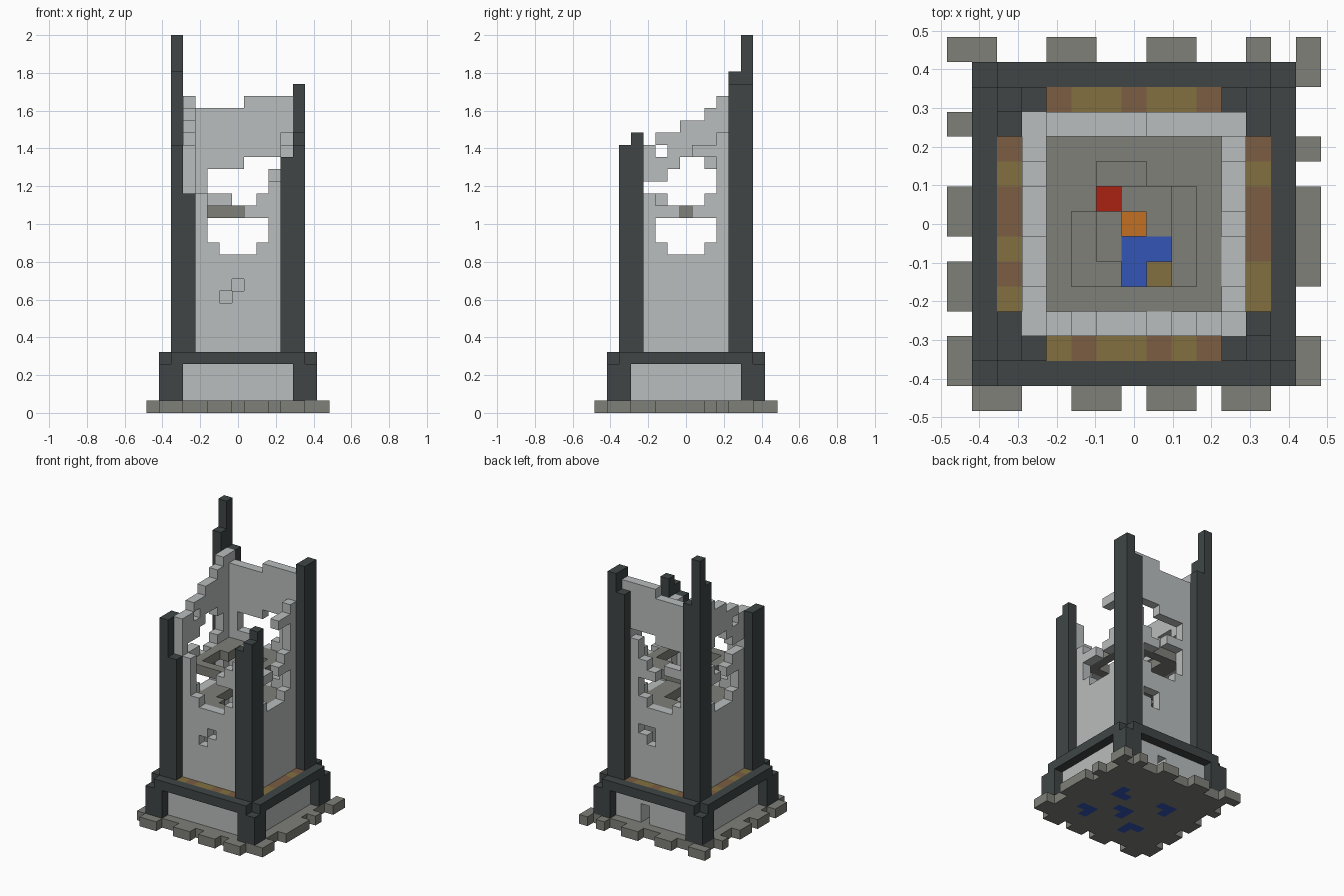
import bpy, bmesh
from mathutils import Vector

old = bpy.data.objects.get("Cube")
if old:
    bpy.data.objects.remove(old, do_unlink=True)

U = 2 / 31          # edge of one block
cells = {}          # block position -> (part, colour)

COLOURS = {
    "dark_slate": (0.05, 0.06, 0.06),
    "pale_stone": (0.49, 0.51, 0.51),
    "rubble_grey": (0.21, 0.215, 0.19),
    "brown_wood": (0.2, 0.11, 0.055),
    "ochre_wood": (0.225, 0.16, 0.05),
    "red": (0.4, 0.015, 0.006),
    "orange": (0.54, 0.16, 0.015),
    "blue": (0.033, 0.09, 0.46),
}


def material(name):
    m = bpy.data.materials.new(name)
    m.use_nodes = True
    rgba = (*COLOURS[name], 1)
    m.diffuse_color = rgba
    m.node_tree.nodes["Principled BSDF"].inputs["Base Color"].default_value = rgba
    return m


MATS = {name: material(name) for name in COLOURS}


def fill(part, colour, xs, ys, zs):
    """Fill a range of blocks; each range is (first, last)."""
    for x in range(xs[0], xs[1] + 1):
        for y in range(ys[0], ys[1] + 1):
            for z in range(zs[0], zs[1] + 1):
                cells[x, y, z] = (part, colour)


def side(name, along, out):
    """Block position on one of the four sides."""
    return {"front": (along, -out), "back": (along, out),
            "left": (-out, along), "right": (out, along)}[name]


SIDES = ("front", "back", "left", "right")

# Foundation slab with a ragged edge
fill("foundation", "rubble_grey", (-6, 6), (-6, 6), (0, 0))
EDGE = {
    "front": (-6, -5, -2, -1, 1, 2, 4, 5),
    "back": (-7, -6, -3, -2, 1, 2, 5, 7),
    "left": (-6, -5, -3, -2, 0, 1, 4),
    "right": (-6, -5, -2, -1, 0, 1, 3, 6),
}
for s, spots in EDGE.items():
    for a in spots:
        cells[(*side(s, a, 7), 0)] = ("foundation", "rubble_grey")

# Blue pools set in the slab, each an L of three blocks
for x, y, dx, dy in ((0, -1, 1, -1), (3, 1, -1, 1), (-3, 2, 1, -1),
                     (3, -3, 1, -1), (-2, -3, -1, -1)):
    for p in ((x, y), (x + dx, y), (x, y + dy)):
        cells[(*p, 0)] = ("pools", "blue")

# Things left on the ground floor
for x, y, c in ((-1, 1, "red"), (0, 0, "orange"), (1, -2, "ochre_wood")):
    cells[x, y, 1] = ("floor_items", c)

# Plinth: corner piers, panels, top beam and planks
PLANKS = {"front": "obooboB", "back": "booboob",
          "left": "obobbob", "right": "oobbbob"}
for sx in (-1, 1):
    for sy in (-1, 1):
        for a, b in ((5, 5), (5, 6), (6, 5), (6, 6)):
            top = 3 if a == b == 6 else 4
            for z in range(1, top + 1):
                cells[sx * a, sy * b, z] = ("plinth_pier", "dark_slate")
for s in SIDES:
    for a in range(-4, 5):
        for z in range(1, 4):
            cells[(*side(s, a, 5), z)] = ("plinth_panel", "pale_stone")
        cells[(*side(s, a, 6), 4)] = ("plinth_beam", "dark_slate")
    for i, letter in enumerate(PLANKS[s]):
        wood = "ochre_wood" if letter == "o" else "brown_wood"
        cells[(*side(s, i - 3, 5), 4)] = ("planks", wood)

# Tower walls: solid below, ruined rows above, listed from the top down
LOW = ["##.....##", "##.....##", "###...###"]
RUINS = {
    "front": ["........#", "........#", ".......##", "##....###", "##...####"] + LOW,
    "back": ["#....####"] + ["#########"] * 4
            + ["#####...#", "##.....##", "##.....##", "####..###", "##...####"] + LOW,
    "left": [".......##", "......###", "....#####", "..#######", "##.######",
             "####..###", "###....##", "#......##", "###...###", "####.####"] + LOW,
    "right": ["........#", "........#", "........#", ".......##", ".....####",
              ".......##", ".......##", ".......##", "##....###", "####.####"] + LOW,
}
for s in SIDES:
    for a in range(-4, 5):
        for z in range(1, 13):
            cells[(*side(s, a, 4), z)] = (s + "_wall", "pale_stone")
    rows = RUINS[s]
    for r, row in enumerate(rows):
        for i, ch in enumerate(row):
            if ch == "#":
                cells[(*side(s, i - 4, 4), 12 + len(rows) - r)] = (s + "_wall", "pale_stone")

# Small gaps in the walls and a doorway in the back panel
for s, a, z in (("front", 0, 10), ("front", -1, 9), ("back", 1, 9),
                ("back", 1, 10), ("back", 2, 10)):
    del cells[(*side(s, a, 4), z)]
for z in (1, 2):
    del cells[1, 5, z]
    del cells[1, 4, z]

# Remains of the two upper floors
for x in range(-3, 4):
    for y in range(-3, 4):
        ring = max(abs(x), abs(y))
        if ring == 3 or (ring == 2 and (x, y) not in ((0, -2), (1, -2))):
            cells[x, y, 12] = ("lower_floor", "rubble_grey")
        if ring == 3 or (x, y) in ((2, 2), (1, 2), (-2, 2), (-2, 1)):
            cells[x, y, 16] = ("upper_floor", "rubble_grey")

# Corner posts: heights of the corner block, its x neighbour and its y neighbour
for name, sx, sy, heights in (("front_left", 1, -1, (22, 21, 23)),
                              ("front_right", -1, -1, (22, 18, 22)),
                              ("back_left", 1, 1, (27, 25, 27)),
                              ("back_right", -1, 1, (31, 26, 28))):
    for (a, b), h in zip(((5, 5), (4, 5), (5, 4)), heights):
        for z in range(4, h):
            cells[sx * a, sy * b, z] = (name + "_post", "dark_slate")

# One object per part, keeping only the exposed block faces
DIRS = [Vector(d) for d in ((1, 0, 0), (-1, 0, 0), (0, 1, 0),
                            (0, -1, 0), (0, 0, 1), (0, 0, -1))]
parts = {}
for pos, (part, colour) in cells.items():
    parts.setdefault(part, []).append((pos, colour))

for part, blocks in parts.items():
    bm = bmesh.new()
    used = sorted({c for _, c in blocks})
    for pos, colour in blocks:
        centre = Vector(pos) + Vector((0, 0, 0.5))
        for d in DIRS:
            if tuple(int(v) for v in Vector(pos) + d) in cells:
                continue
            u = Vector((d.y, d.z, d.x))
            v = d.cross(u)
            corners = [(centre + (d + u * p + v * q) / 2) * U
                       for p, q in ((-1, -1), (1, -1), (1, 1), (-1, 1))]
            face = bm.faces.new([bm.verts.new(c) for c in corners])
            face.material_index = used.index(colour)
    bmesh.ops.remove_doubles(bm, verts=bm.verts, dist=U / 50)
    mesh = bpy.data.meshes.new(part)
    bm.to_mesh(mesh)
    bm.free()
    for c in used:
        mesh.materials.append(MATS[c])
    bpy.context.collection.objects.link(bpy.data.objects.new(part, mesh))
